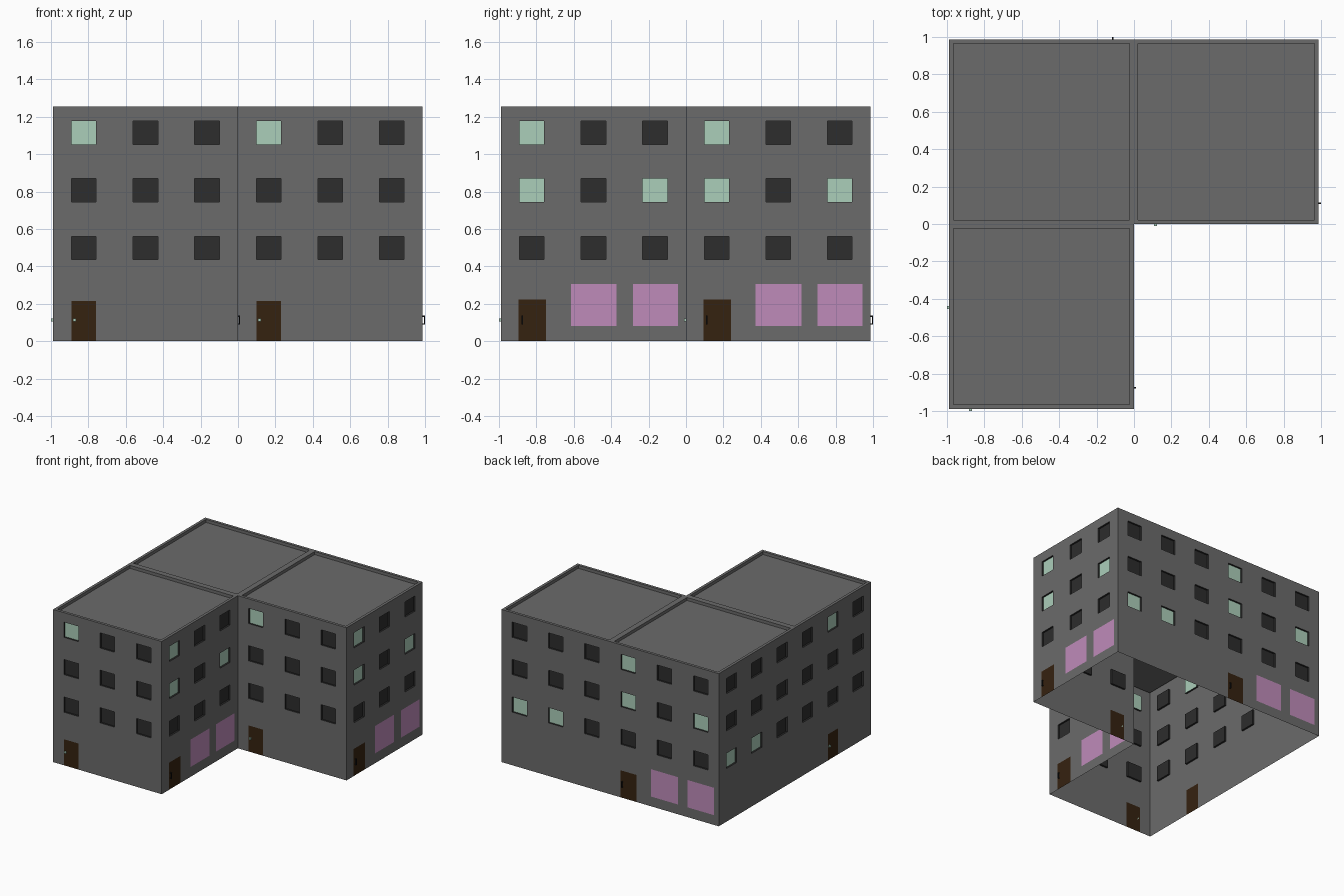
import bpy, bmesh
from mathutils import Vector

if "Cube" in bpy.data.objects:
    bpy.data.objects.remove(bpy.data.objects["Cube"])

E0, E1, E2 = -0.989, -0.001, 0.987      # grid lines of the L-shaped plan
S = 0.988                               # side of one block
H = 1.254                               # building height
Z = Vector((0, 0, 1))


def material(name, rgb):
    m = bpy.data.materials.new(name)
    m.diffuse_color = (*rgb, 1)
    m.use_nodes = True
    m.node_tree.nodes["Principled BSDF"].inputs["Base Color"].default_value = m.diffuse_color
    return m


MATS = [material("wall grey", (0.146, 0.146, 0.146)),
        material("dark window", (0.026, 0.026, 0.026)),
        material("lit window", (0.41, 0.62, 0.49)),
        material("door brown", (0.036, 0.016, 0.005)),
        material("shop pink", (0.52, 0.26, 0.49)),
        material("handle black", (0.006, 0.006, 0.006))]
WALL, DARK, LIT, DOOR, PINK, BLACK = range(6)


def finish(bm, name):
    bmesh.ops.remove_doubles(bm, verts=bm.verts, dist=1e-5)
    me = bpy.data.meshes.new(name)
    bm.to_mesh(me)
    bm.free()
    for m in MATS:
        me.materials.append(m)
    bpy.context.collection.objects.link(bpy.data.objects.new(name, me))


def quad(bm, pts, mat):
    bm.faces.new([bm.verts.new(p) for p in pts]).material_index = mat


# Window grid shared by every wall: three columns, three storeys
COLS = [(S * (2 * i + 1) / 6 - 0.066, S * (2 * i + 1) / 6 + 0.066) for i in range(3)]
ROWS = [(0.436, 0.561), (0.745, 0.869), (1.051, 1.176)]
RECESS = 0.015


def wall(name, corner, u, lit=(), door=None, shops=()):
    """One block side; corner is its lower left seen from outside, u points right.
    lit holds (column, row) pairs, door and shops are flush (u0, u1, z0, z1) areas."""
    corner, u = Vector((*corner, 0)), Vector((*u, 0))
    inward = -u.cross(Z)
    flush = [(r, PINK) for r in shops] + ([(door, DOOR)] if door else [])
    us = {0, S} | {x for c in COLS for x in c} | {x for r, _ in flush for x in r[:2]}
    vs = {0, H} | {z for r in ROWS for z in r} | {z for r, _ in flush for z in r[2:]}
    us, vs = sorted(us), sorted(vs)
    bm = bmesh.new()

    def at(a, b, depth=0):
        return corner + u * a + Z * b + inward * depth

    for a0, a1 in zip(us, us[1:]):
        for b0, b1 in zip(vs, vs[1:]):
            a, b = (a0 + a1) / 2, (b0 + b1) / 2
            if any(c[0] < a < c[1] for c in COLS) and any(r[0] < b < r[1] for r in ROWS):
                continue                # window opening
            mat = WALL
            for (p, q, r, s), m in flush:
                if p < a < q and r < b < s:
                    mat = m
            quad(bm, [at(a0, b0), at(a1, b0), at(a1, b1), at(a0, b1)], mat)
    # recessed panes with their reveals
    for i, (p, q) in enumerate(COLS):
        for j, (r, s) in enumerate(ROWS):
            ring = [(p, r), (q, r), (q, s), (p, s)]
            quad(bm, [at(*c, RECESS) for c in ring], LIT if (i, j) in lit else DARK)
            for c, d in zip(ring, ring[1:] + ring[:1]):
                quad(bm, [at(*c), at(*d), at(*d, RECESS), at(*c, RECESS)], DARK)
    finish(bm, name)


def box(bm, corner, u, a, b, d, mat):
    """Box on a wall: a, b, d are ranges along the wall, up and outward."""
    corner, u = Vector((*corner, 0)), Vector((*u, 0))
    out = u.cross(Z)
    res = bmesh.ops.create_cube(bm, size=1)
    for v in res["verts"]:
        k = [r[0] if c < 0 else r[1] for c, r in zip(v.co, (a, d, b))]
        v.co = corner + u * k[0] + out * k[1] + Z * k[2]
    bm.normal_update()
    bmesh.ops.recalc_face_normals(bm, faces=bm.faces)
    for f in bm.faces:
        f.material_index = mat


def house_side(name, corner, u, col=0):
    """Side with a narrow door, a square knob and one lit top window above it."""
    p, q = COLS[col]
    wall(name + "_wall", corner, u, [(col, 2)], (p, q, 0, 0.214))
    bm = bmesh.new()
    box(bm, corner, u, (p + 0.009, p + 0.025), (0.104, 0.12), (0, 0.01), LIT)
    finish(bm, name + "_door_knob")


def shop_side(name, corner, u):
    """Side with a wide door, a pull handle and two shop windows."""
    wall(name + "_wall", corner, u, [(0, 2), (0, 1), (2, 1)], (0.094, 0.241, 0, 0.222),
         [(0.373, 0.618, 0.08, 0.305), (0.705, 0.945, 0.08, 0.305)])
    bm = bmesh.new()
    a = (0.109, 0.117)
    box(bm, corner, u, a, (0.088, 0.136), (0.007, 0.013), BLACK)
    for z in (0.088, 0.13):
        box(bm, corner, u, a, (z, z + 0.006), (0, 0.007), BLACK)
    finish(bm, name + "_door_handle")


def plain_side(name, corner, u):
    """Side without doors, two lit windows on the lowest row."""
    wall(name + "_wall", corner, u, [(0, 0), (1, 0)])


def roof(name, x, y):
    """Flat roof sunk behind a thin parapet."""
    bm = bmesh.new()
    loops = []
    for t, z in ((0, H), (0.023, H), (0.023, H - 0.025)):
        loops.append([Vector((x + a, y + b, z)) for a, b in
                      ((t, t), (S - t, t), (S - t, S - t), (t, S - t))])
    for lo, hi in zip(loops, loops[1:]):
        for i in range(4):
            j = (i + 1) % 4
            quad(bm, [lo[i], lo[j], hi[j], hi[i]], WALL)
    quad(bm, loops[-1], WALL)
    finish(bm, name)


FRONT, RIGHT, BACK, LEFT = (1, 0), (0, 1), (-1, 0), (0, -1)

# Front wing
house_side("front_wing_front", (E0, E0), FRONT)
shop_side("front_wing_right", (E1, E0), RIGHT)
house_side("front_wing_left", (E0, E1), LEFT, 1)
roof("front_wing_roof", E0, E0)

# Corner block
shop_side("corner_block_back", (E1, E2), BACK)
plain_side("corner_block_left", (E0, E2), LEFT)
roof("corner_block_roof", E0, E1)

# Right wing
house_side("right_wing_front", (E1, E1), FRONT)
shop_side("right_wing_right", (E2, E1), RIGHT)
plain_side("right_wing_back", (E2, E2), BACK)
roof("right_wing_roof", E1, E1)
